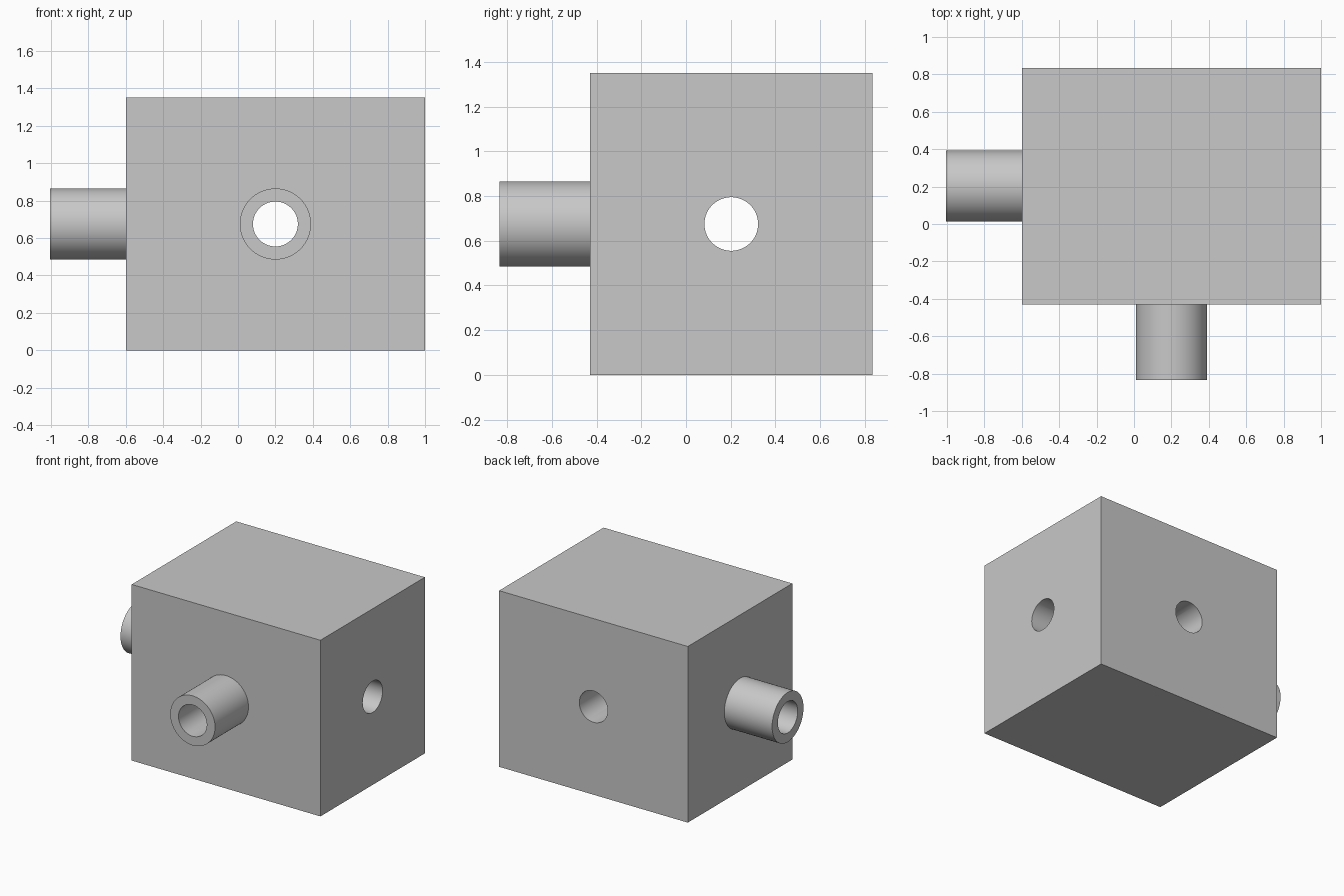
import bpy
import math
from mathutils import Vector

cube = bpy.data.objects.get("Cube")
if cube:
    bpy.data.objects.remove(cube, do_unlink=True)

# Main dimensions
LOW = Vector((-0.6, -0.43, 0))
HIGH = Vector((1.0, 0.835, 1.35))
CENTRE = (LOW + HIGH) / 2
PIPE_RADIUS, BORE_RADIUS = 0.19, 0.12
PIPE_LENGTH, OVERLAP = 0.405, 0.1

grey = bpy.data.materials.new("plain grey")
grey.use_nodes = True
colour = (0.58, 0.58, 0.58, 1)
grey.diffuse_color = colour
grey.node_tree.nodes["Principled BSDF"].inputs["Base Color"].default_value = colour


def cylinder(name, axis, start, end, radius):
    """Cylinder through the block centre line, along x (0) or y (1)."""
    middle = CENTRE.copy()
    middle[axis] = (start + end) / 2
    turn = (0, math.pi / 2, 0) if axis == 0 else (math.pi / 2, 0, 0)
    bpy.ops.mesh.primitive_cylinder_add(
        vertices=96, radius=radius, depth=end - start, location=middle, rotation=turn)
    obj = bpy.context.object
    obj.name = name
    obj.data.materials.append(grey)
    return obj


def combine(target, tool, operation):
    """Apply a boolean and discard the tool."""
    mod = target.modifiers.new(operation.lower(), "BOOLEAN")
    mod.operation = operation
    mod.solver = "EXACT"
    mod.object = tool
    bpy.context.view_layer.objects.active = target
    bpy.ops.object.modifier_apply(modifier=mod.name)
    bpy.data.objects.remove(tool, do_unlink=True)


# Solid block
bpy.ops.mesh.primitive_cube_add(size=1, location=CENTRE)
block = bpy.context.object
block.name = "block_with_pipes"
block.scale = HIGH - LOW
bpy.ops.object.transform_apply(location=False, rotation=False, scale=True)
block.data.materials.append(grey)

# Pipes on the right side and the front
for axis, name in enumerate(("right_pipe", "front_pipe")):
    pipe = cylinder(name, axis, LOW[axis] - PIPE_LENGTH, LOW[axis] + OVERLAP, PIPE_RADIUS)
    combine(block, pipe, "UNION")

# Crossing bores straight through the block and pipes
for axis, name in enumerate(("cross_bore", "long_bore")):
    bore = cylinder(name, axis, LOW[axis] - 1, HIGH[axis] + 1, BORE_RADIUS)
    combine(block, bore, "DIFFERENCE")

# Smooth round walls, sharp edges
bpy.ops.object.select_all(action="DESELECT")
block.select_set(True)
bpy.context.view_layer.objects.active = block
bpy.ops.object.shade_smooth_by_angle(angle=math.radians(30))
